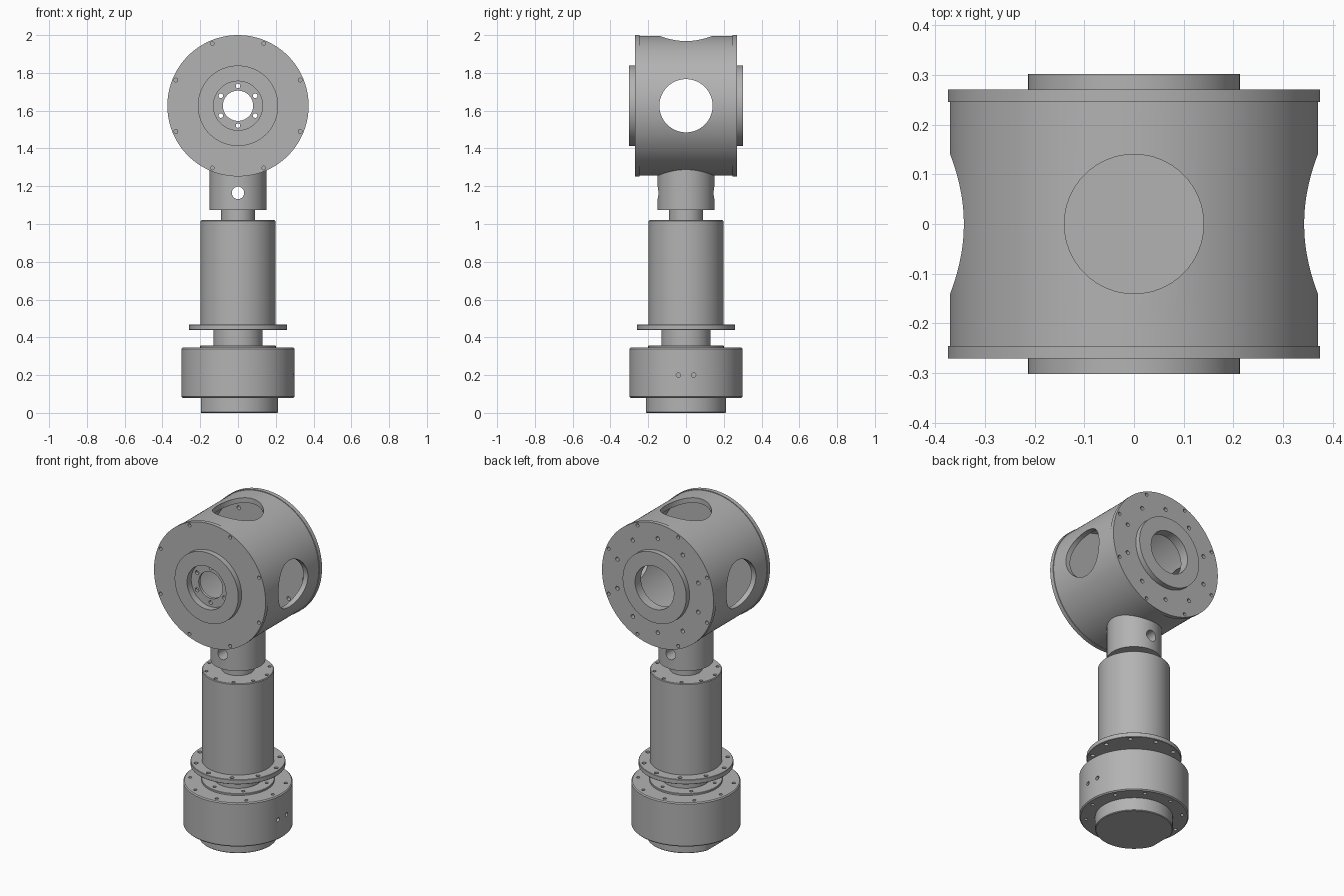
import bpy, bmesh
from math import pi, cos, sin, radians
from mathutils import Matrix, Vector

cube = bpy.data.objects.get("Cube")
if cube:
    bpy.data.objects.remove(cube, do_unlink=True)

HEAD_Z = 1.626
TO_FRONT = Matrix.Translation((0, 0, HEAD_Z)) @ Matrix.Rotation(pi / 2, 4, 'X')

steel = bpy.data.materials.new("grey_steel")
steel.use_nodes = True
steel.diffuse_color = (0.45, 0.45, 0.45, 1)
steel.node_tree.nodes["Principled BSDF"].inputs["Base Color"].default_value = (0.45, 0.45, 0.45, 1)


def make_object(name, bm):
    mesh = bpy.data.meshes.new(name)
    bm.to_mesh(mesh)
    bm.free()
    obj = bpy.data.objects.new(name, mesh)
    bpy.context.collection.objects.link(obj)
    mesh.materials.append(steel)
    return obj


def lathe(name, profile, matrix=Matrix(), steps=96):
    """Revolve a closed (radius, height) outline around its own z axis."""
    bm = bmesh.new()
    verts = [bm.verts.new((r, 0, h)) for r, h in profile]
    edges = [bm.edges.new((v, verts[i - 1])) for i, v in enumerate(verts)]
    bmesh.ops.spin(bm, geom=verts + edges, cent=(0, 0, 0), axis=(0, 0, 1),
                   angle=2 * pi, steps=steps, use_merge=False)
    bmesh.ops.remove_doubles(bm, verts=bm.verts, dist=1e-5)
    # drop the collapsed edge that lies on the axis
    bmesh.ops.delete(bm, geom=[e for e in bm.edges if not e.link_faces], context='EDGES')
    bmesh.ops.recalc_face_normals(bm, faces=bm.faces)
    bmesh.ops.transform(bm, matrix=matrix, verts=bm.verts)
    return make_object(name, bm)


def solid(name, radius, low, high, bevel=0.004):
    return lathe(name, [(0, low), (radius - bevel, low), (radius, low + bevel),
                        (radius, high - bevel), (radius - bevel, high), (0, high)])


def rod(start, end, radius, sides=20):
    """Straight hole described by its two end points."""
    return Vector(start), Vector(end), radius, sides


def bolt_circle(count, radius, low, high, size, offset=0, matrix=Matrix()):
    holes = []
    for i in range(count):
        a = radians(offset) + 2 * pi * i / count
        x, y = radius * cos(a), radius * sin(a)
        holes.append(rod(matrix @ Vector((x, y, low)), matrix @ Vector((x, y, high)), size, 16))
    return holes


def drill(obj, holes):
    bm = bmesh.new()
    for start, end, radius, sides in holes:
        axis = end - start
        matrix = Matrix.Translation((start + end) / 2) @ axis.to_track_quat('Z', 'Y').to_matrix().to_4x4()
        bmesh.ops.create_cone(bm, cap_ends=True, segments=sides, radius1=radius,
                              radius2=radius, depth=axis.length, matrix=matrix)
    cutter = make_object("hole_cutter", bm)
    cutter.hide_render = True
    mod = obj.modifiers.new("holes", 'BOOLEAN')
    mod.operation, mod.solver, mod.object = 'DIFFERENCE', 'EXACT', cutter
    bpy.context.view_layer.objects.active = obj
    bpy.ops.object.modifier_apply(modifier=mod.name)
    bpy.data.objects.remove(cutter, do_unlink=True)


parts = []

# Foot with one flat side
foot = solid("foot", 0.213, 0, 0.09)
bm = bmesh.new()
bm.from_mesh(foot.data)
cut = bmesh.ops.bisect_plane(bm, geom=bm.verts[:] + bm.edges[:] + bm.faces[:],
                             plane_co=(-0.195, 0, 0), plane_no=(-1, 0, 0), clear_outer=True)
bmesh.ops.holes_fill(bm, edges=[e for e in bm.edges if e.is_boundary])
bm.to_mesh(foot.data)
bm.free()
parts.append(foot)

# Wide base drum with bolt holes above, below and on its side
base = solid("base_drum", 0.3, 0.08, 0.345, 0.006)
drill(base, bolt_circle(10, 0.265, 0.3, 0.4, 0.01, 27)
      + bolt_circle(10, 0.265, 0.05, 0.12, 0.01, 27)
      + [rod((0.25, y, 0.2), (0.35, y, 0.2), 0.012) for y in (-0.04, 0.04)])
parts.append(base)

# Cover plate and collar
cover = solid("base_cover", 0.2, 0.34, 0.356, 0.002)
drill(cover, bolt_circle(6, 0.168, 0.345, 0.38, 0.01, 15))
parts.append(cover)
parts.append(solid("collar", 0.13, 0.35, 0.45))

# Column flange
flange = solid("column_flange", 0.26, 0.44, 0.468, 0.002)
drill(flange, bolt_circle(10, 0.233, 0.4, 0.5, 0.012, 9))
parts.append(flange)

# Column with bolts in its top rim
column = solid("column", 0.198, 0.46, 1.02)
drill(column, bolt_circle(10, 0.176, 0.98, 1.05, 0.01, 9))
parts.append(column)

# Shaft and neck, cross drilled front to back
neck = lathe("neck", [(0, 1.01), (0.09, 1.01), (0.09, 1.075), (0.15, 1.075),
                      (0.15, 1.32), (0, 1.32)])
drill(neck, [rod((0, -0.3, 1.165), (0, 0.3, 1.165), 0.033, 32)])
parts.append(neck)

# Hollow head barrel with openings left, right and on top
barrel = lathe("head_barrel", [(0.34, -0.247), (0.37, -0.247), (0.37, 0.247), (0.34, 0.247)],
               TO_FRONT, 128)
drill(barrel, [rod((-0.5, 0, HEAD_Z), (0.5, 0, HEAD_Z), 0.141, 64),
               rod((0, 0, HEAD_Z), (0, 0, HEAD_Z + 0.5), 0.14, 64)])
parts.append(barrel)

# Front cap with recessed bearing plate
front_cap = lathe("front_cap", [(0.08, 0.245), (0.374, 0.245), (0.374, 0.27), (0.213, 0.27),
                                (0.213, 0.302), (0.13, 0.302), (0.13, 0.262), (0.08, 0.262)],
                  TO_FRONT, 128)
drill(front_cap, bolt_circle(8, 0.356, 0.2, 0.3, 0.01, 22.5, TO_FRONT)
      + bolt_circle(6, 0.105, 0.2, 0.29, 0.012, 30, TO_FRONT))
parts.append(front_cap)

# Back cap with open bore and a second bolt circle
back_cap = lathe("back_cap", [(0.13, -0.245), (0.374, -0.245), (0.374, -0.27), (0.213, -0.27),
                              (0.213, -0.302), (0.13, -0.302)], TO_FRONT, 128)
drill(back_cap, bolt_circle(8, 0.356, -0.3, -0.2, 0.01, 22.5, TO_FRONT)
      + bolt_circle(10, 0.285, -0.3, -0.2, 0.012, 18, TO_FRONT))
parts.append(back_cap)

# Smooth the round walls and keep the edges sharp
bpy.ops.object.select_all(action='DESELECT')
for part in parts:
    part.select_set(True)
bpy.context.view_layer.objects.active = parts[0]
bpy.ops.object.shade_smooth_by_angle(angle=radians(30))
